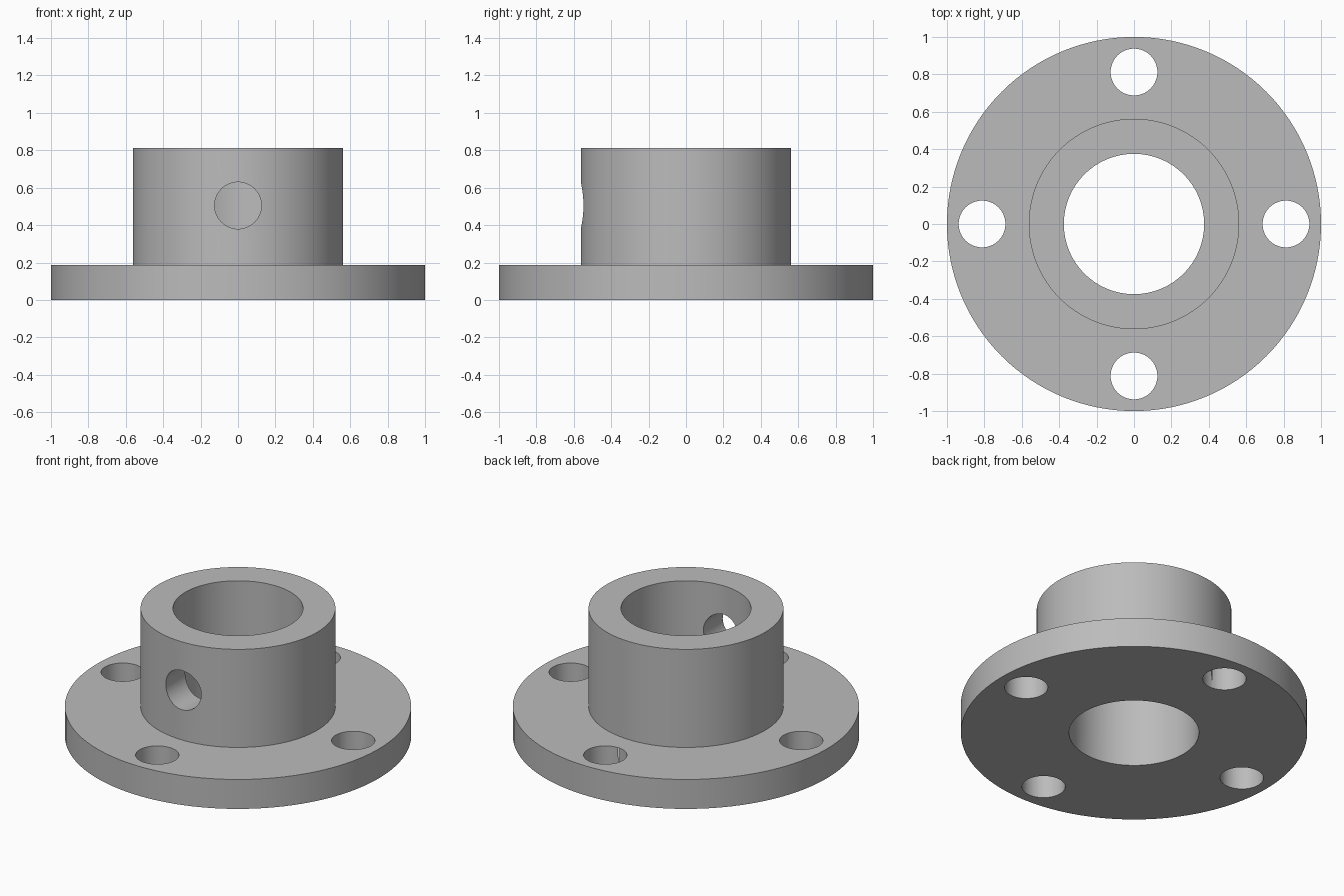
import bpy
import bmesh
from math import radians, tau, cos, sin
from mathutils import Matrix

cube = bpy.data.objects.get("Cube")
if cube:
    bpy.data.objects.remove(cube, do_unlink=True)

# Main dimensions
FLANGE_R, FLANGE_H = 1.0, 0.1875
HUB_R, HUB_H = 0.5625, 0.8125
BORE_R = 0.375
HOLE_R, BOLT_CIRCLE, SIDE_HOLE_Z = 0.125, 0.8125, 0.505
SEGMENTS = 128

steel = bpy.data.materials.new("plain grey")
steel.use_nodes = True
GREY = (0.5, 0.5, 0.5, 1.0)
steel.diffuse_color = GREY
steel.node_tree.nodes["Principled BSDF"].inputs["Base Color"].default_value = GREY


def add_object(name, bm):
    bmesh.ops.recalc_face_normals(bm, faces=bm.faces)
    mesh = bpy.data.meshes.new(name)
    bm.to_mesh(mesh)
    bm.free()
    mesh.materials.append(steel)
    obj = bpy.data.objects.new(name, mesh)
    bpy.context.collection.objects.link(obj)
    return obj


def lathe(name, profile):
    """Revolve a closed (radius, height) outline around the z axis."""
    bm = bmesh.new()
    rings = []
    for i in range(SEGMENTS):
        a = tau * i / SEGMENTS
        rings.append([bm.verts.new((r * cos(a), r * sin(a), z)) for r, z in profile])
    n = len(profile)
    for i, ring in enumerate(rings):
        after = rings[(i + 1) % SEGMENTS]
        for j in range(n):
            k = (j + 1) % n
            bm.faces.new((ring[j], after[j], after[k], ring[k]))
    return add_object(name, bm)


def drill(body, name, matrix, depth):
    """Cut a round hole through the body."""
    bm = bmesh.new()
    bmesh.ops.create_cone(bm, cap_ends=True, segments=64, radius1=HOLE_R,
                          radius2=HOLE_R, depth=depth, matrix=matrix)
    cutter = add_object(name, bm)
    cutter.hide_render = True
    mod = body.modifiers.new(name, "BOOLEAN")
    mod.operation = "DIFFERENCE"
    mod.solver = "EXACT"
    mod.object = cutter
    bpy.ops.object.modifier_apply(modifier=mod.name)
    bpy.data.objects.remove(cutter, do_unlink=True)


# Flange and hub, one turned body with a through bore
body = lathe("flanged_hub", [
    (BORE_R, 0), (FLANGE_R, 0), (FLANGE_R, FLANGE_H),
    (HUB_R, FLANGE_H), (HUB_R, HUB_H), (BORE_R, HUB_H),
])
bpy.ops.object.select_all(action="DESELECT")
bpy.context.view_layer.objects.active = body
body.select_set(True)

# Four bolt holes around the flange
for i in range(4):
    a = tau * i / 4
    place = Matrix.Translation((BOLT_CIRCLE * cos(a), BOLT_CIRCLE * sin(a), FLANGE_H / 2))
    drill(body, "bolt_hole", place, 2 * FLANGE_H)

# Set screw hole through the front wall of the hub
place = Matrix.Translation((0, -HUB_R, SIDE_HOLE_Z)) @ Matrix.Rotation(radians(90), 4, "X")
drill(body, "set_screw_hole", place, HUB_R)

bpy.ops.object.shade_smooth_by_angle(angle=radians(30))
